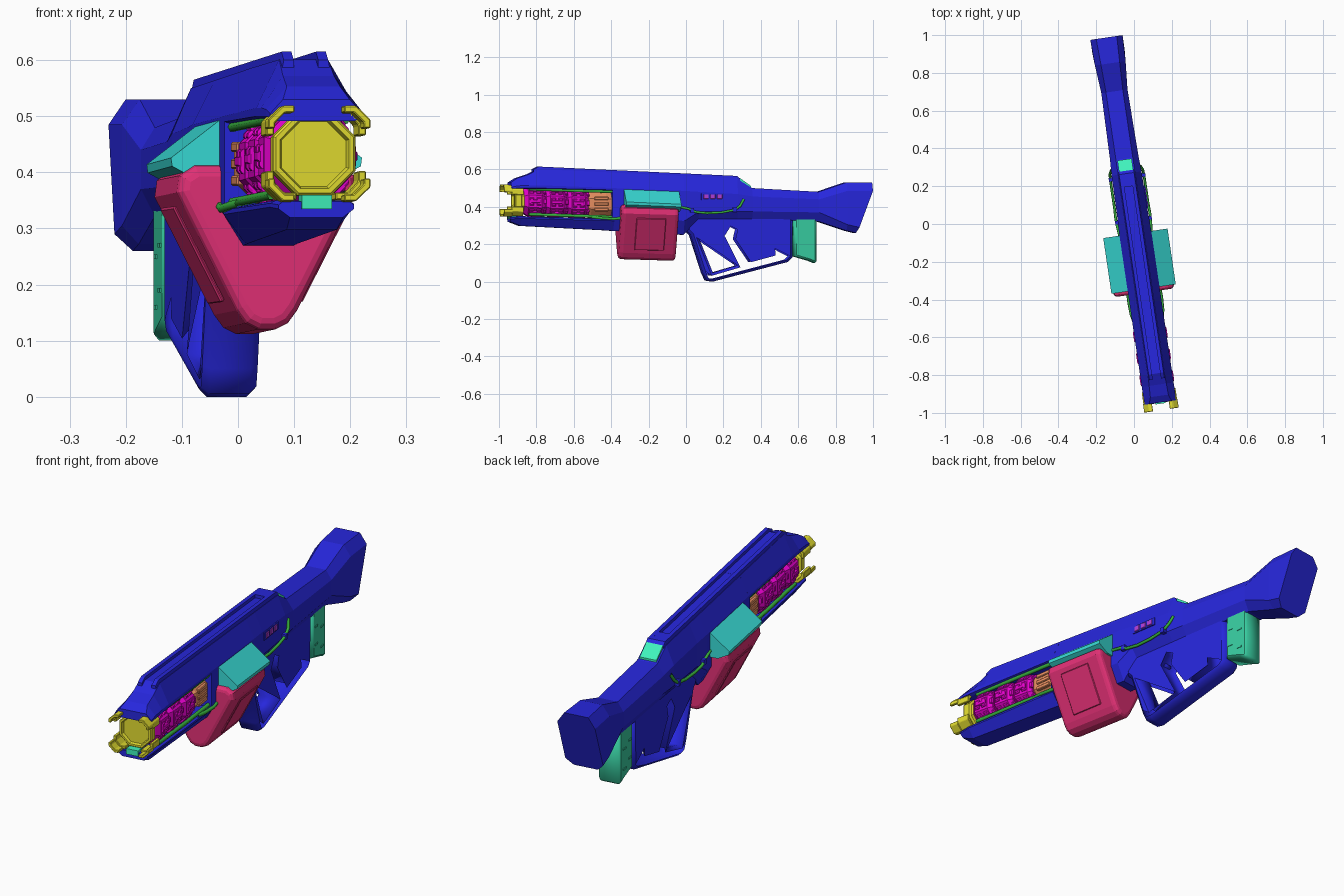
import bpy, bmesh, math
from mathutils import Matrix, Vector

if "Cube" in bpy.data.objects:
    bpy.data.objects.remove(bpy.data.objects["Cube"])

YAW = Matrix.Rotation(math.radians(8.4), 4, 'Z')   # whole model is turned about z
COLORS = dict(blue=(.02, .02, .72), teal=(.04, .72, .68), red=(.76, .03, .18), yellow=(.76, .72, .03),
              pink=(.78, 0, .6), orange=(.82, .28, .12), green=(.04, .62, .36), wire=(.04, .45, .05),
              purple=(.45, .05, .7), mint=(.05, .88, .5))
MATS = {}
for key, rgb in COLORS.items():
    MATS[key] = bpy.data.materials.new(key)
    MATS[key].diffuse_color = (*rgb, 1)


def finish(name, mesh, color, bevel=0, segs=1, angle=30):
    mesh.transform(YAW)
    mesh.materials.clear()
    mesh.materials.append(MATS[color])
    ob = bpy.data.objects.new(name, mesh)
    bpy.context.collection.objects.link(ob)
    if bevel:
        m = ob.modifiers.new("bevel", 'BEVEL')
        m.width, m.segments, m.limit_method = bevel, segs, 'ANGLE'
        m.angle_limit = math.radians(angle)
    return ob


def loft(name, rings, color, **kw):
    """Skin a list of equal-length point rings and cap both ends."""
    bm = bmesh.new()
    rows = [[bm.verts.new(p) for p in r] for r in rings]
    n = len(rows[0])
    for a, b in zip(rows, rows[1:]):
        for i in range(n):
            bm.faces.new((a[i], a[(i + 1) % n], b[(i + 1) % n], b[i]))
    bm.faces.new(rows[0])
    bm.faces.new(rows[-1])
    bmesh.ops.recalc_face_normals(bm, faces=bm.faces)
    me = bpy.data.meshes.new(name)
    bm.to_mesh(me)
    bm.free()
    return finish(name, me, color, **kw)


def shell(y, z0, zs0, zs1, z1, wb, w, wt):
    """Eight-sided hull section: bottom, lower side, upper side and top heights with half widths."""
    half = [(wb, z0), (w, zs0), (w, zs1), (wt, z1)]
    return [(x, y, z) for x, z in half] + [(-x, y, z) for x, z in reversed(half)]


def along_y(name, prof, y0, y1, color, pitch=0.0, **kw):
    """Extrude an xz profile along y, with a little downward pitch to the rear."""
    return loft(name, [[(x, y, z - pitch * (y - (y0 + y1) / 2)) for x, z in prof] for y in (y0, y1)], color, **kw)


def box(name, x0, x1, y0, y1, z0, z1, color, **kw):
    return along_y(name, [(x0, z0), (x1, z0), (x1, z1), (x0, z1)], y0, y1, color, **kw)


def from_curve(name, cu, matrix, color):
    tmp = bpy.data.objects.new(name, cu)
    bpy.context.collection.objects.link(tmp)
    me = bpy.data.meshes.new_from_object(tmp.evaluated_get(bpy.context.evaluated_depsgraph_get()))
    bpy.data.objects.remove(tmp)
    me.transform(matrix)
    return finish(name, me, color)


def add_spline(cu, pts, cyclic):
    s = cu.splines.new('POLY')
    s.points.add(len(pts) - 1)
    for p, q in zip(s.points, pts):
        p.co = (*q, 1)
    s.use_cyclic_u = cyclic


def plate(name, outlines, half, color, bevel=.006):
    """Side profile in yz (first outline solid, others holes), chamfered, centred on x."""
    cu = bpy.data.curves.new(name, 'CURVE')
    cu.dimensions, cu.fill_mode = '2D', 'BOTH'
    cu.extrude, cu.bevel_depth, cu.bevel_resolution, cu.offset = half - bevel, bevel, 0, -bevel
    for o in outlines:
        add_spline(cu, [(y, z, 0) for y, z in o], True)
    return from_curve(name, cu, Matrix(((0, 0, 1, 0), (1, 0, 0, 0), (0, 1, 0, 0), (0, 0, 0, 1))), color)


def tube(name, pts, r, color):
    cu = bpy.data.curves.new(name, 'CURVE')
    cu.dimensions, cu.bevel_depth, cu.bevel_resolution = '3D', r, 1
    add_spline(cu, pts, False)
    return from_curve(name, cu, Matrix(), color)


def axis_z(y):
    return .433 - .04 * (y + .93)


def octagon(y, r):
    R = r / math.cos(math.pi / 8)
    return [(R * math.cos(a), y, axis_z(y) + R * math.sin(a))
            for a in (math.pi / 8 + k * math.pi / 4 for k in range(8))]


# Receiver, neck and flared stock
hull = [(-.41, .272, .335, .50, .583, .045, .085, .045), (-.02, .25, .325, .485, .564, .045, .085, .045),
        (.06, .335, .375, .48, .56, .05, .082, .045), (.27, .335, .375, .468, .55, .05, .08, .045),
        (.35, .335, .375, .455, .50, .05, .076, .045), (.71, .322, .37, .44, .48, .045, .07, .045),
        (.86, .272, .305, .485, .53, .052, .082, .05)]
rings = [shell(*h) for h in hull]
end_y = {.26: .91, .29: .925, .485: .998, .53: .998}
rings.append([(x, end_y[z], z) for x, _, z in shell(0, .26, .29, .485, .53, .055, .086, .055)])
loft("receiver_and_stock", rings, 'blue')

# Upper and lower barrel shrouds
loft("upper_shroud", [shell(*s) for s in (
    (-.955, .492, .497, .505, .53, .07, .083, .06), (-.92, .495, .50, .512, .553, .07, .085, .048),
    (-.86, .495, .50, .515, .572, .07, .085, .046), (-.80, .495, .50, .515, .601, .07, .085, .044),
    (-.40, .485, .49, .50, .583, .07, .085, .045))], 'blue')
loft("lower_shroud", [shell(*s) for s in (
    (-.957, .32, .335, .342, .348, .048, .068, .06), (-.90, .298, .338, .345, .35, .045, .075, .065),
    (-.40, .272, .325, .333, .337, .045, .085, .075))], 'blue')

# Top rails with a groove between them
for s in (-1, 1):
    loft("top_rail", [[(s * x, y, z + dz) for x, dz in ((.022, -.02), (.044, -.02), (.04, 0), (.022, 0))]
                      for y, z in ((-.83, .60), (-.80, .615), (.27, .565), (.285, .55))], 'blue')
loft("rail_end_block", [[(x, y, z + dz) for x, dz in ((-.03, -.02), (.03, -.02), (.03, 0), (-.03, 0))]
                        for y, z in ((.2, .568), (.27, .565), (.285, .55))], 'blue')
# Display panel on the rear slope
loft("rear_display", [[(x, y, z + dz) for x, dz in ((-.038, -.01), (.038, -.01), (.038, .006), (-.038, .006))]
                      for y, z in ((.285, .548), (.345, .506))], 'mint')

# Skeleton grip with two openings, guard and trigger
plate("grip_frame", [
    [(-.02, .36), (0, .27), (.02, .25), (.085, .05), (.105, .006), (.14, 0), (.545, .105), (.57, .13), (.572, .36)],
    [(.075, .338), (.215, .338), (.22, .30), (.185, .245), (.267, .085), (.14, .048), (.062, .24)],
    [(.30, .338), (.45, .338), (.462, .15), (.35, .12), (.275, .23)]], .05, 'blue', .014)
plate("trigger_guard", [[(.05, .25), (.11, .262), (.14, .25), (.2, .255), (.2, .268), (.145, .263),
                         (.11, .275), (.05, .27)]], .02, 'blue', .002)
plate("trigger", [[(.155, .345), (.18, .345), (.172, .30), (.16, .275), (.152, .28), (.158, .30)]], .01, 'blue', .002)

# Rear spare block under the stock
plate("rear_block", [[(.58, .345), (.70, .345), (.70, .11), (.69, .10), (.66, .112), (.58, .135)]], .05, 'green', .01)
for s in (-1, 1):
    for y, z in ((.61, .27), (.66, .25), (.61, .19), (.66, .16)):
        box("rear_block_rib", s * .048, s * .053, y - .012, y + .012, z - .004, z + .004, 'green')

# Magazine: rounded wedge with a raised panel on each sloping side
half = [(.13, .408), (.158, .39), (.162, .36), (.055, .15), (.038, .127), (.015, .116)]
along_y("magazine", half + [(-x, z) for x, z in reversed(half)], -.368, -.06, 'red', .03, bevel=.02, segs=3, angle=60)
for s in (-1, 1):
    along_y("magazine_panel", [(s * x, z) for x, z in ((.155, .34), (.16, .336), (.073, .166), (.066, .17))],
            -.29, -.13, 'red', .02, bevel=.003)
    # Sloping side covers above the magazine
    along_y("side_cover", [(s * x, z) for x, z in
                           ((.04, .495), (.077, .493), (.172, .42), (.17, .405), (.12, .378), (.04, .378))],
            -.348, -.05, 'teal', .04)

# Ribbed barrel: three faceted bulges
prof = [(-.885, .06)]
for c in (-.825, -.708, -.592):
    prof += [(c - .055, .066), (c - .036, .08), (c + .036, .08), (c + .055, .066)]
loft("barrel", [octagon(y, r) for y, r in prof], 'pink')
for c in (-.825, -.708, -.592):
    for k in range(8):
        spin = Matrix.Translation((0, c, axis_z(c))) @ Matrix.Rotation(k * math.pi / 4, 4, 'Y')
        for dy, hx, hy, top in ((-.019, .022, .011, .087), (.019, .022, .011, .087), (0, .009, .03, .09),
                                (.053, .014, .008, .076)):
            loft("barrel_rib", [[spin @ Vector((x, y, z)) for x, y in
                                 ((-f * hx, dy - f * hy), (f * hx, dy - f * hy),
                                  (f * hx, dy + f * hy), (-f * hx, dy + f * hy))]
                                for z, f in ((.06, 1), (top - .004, 1), (top, .75))], 'pink')

# Orange chamber block behind the barrel
loft("chamber", [octagon(y, r) for y, r in ((-.535, .06), (-.52, .07), (-.44, .072), (-.40, .066))], 'orange')
for s in (-1, 1):
    for z in (.385, .415, .445):
        box("chamber_fin", s * .06, s * .077, -.505, -.43, z - .009, z + .009, 'orange', bevel=.003)

# Muzzle ring and four corner claws
loft("muzzle", [octagon(y, r) for y, r in ((-.868, .062), (-.895, .064), (-.90, .074), (-.93, .074),
                                           (-.935, .07), (-.935, .062), (-.922, .058))], 'yellow')
base = [(.035, .07), (.035, .083), (.064, .083), (.09, .058), (.09, .032), (.076, .032), (.076, .05), (.058, .07)]
tip = [(.045, .073), (.045, .085), (.066, .085), (.092, .06), (.092, .045), (.08, .045), (.08, .055), (.062, .073)]
for sx in (-1, 1):
    for sz in (-1, 1):
        for part, p, y0, y1 in (("claw_base", base, -.955, -.89), ("claw_tip", tip, -.996, -.95)):
            along_y(part, [(sx * x, .433 + sz * z) for x, z in p], y0, y1, 'yellow', .04, bevel=.002)
box("muzzle_sensor", -.027, .027, -.962, -.92, .335, .36, 'mint')

# Pipes beside the barrel, side cables and their clips
for s in (-1, 1):
    for z in (.487, .352):
        tube("barrel_pipe", [(s * .066, -.86, z + .008), (s * .07, -.62, z), (s * .07, -.41, z - .006)], .009, 'wire')
    tube("front_cable", [(s * .075, -.52, .345), (s * .085, -.47, .34), (s * .088, -.40, .335),
                         (s * .086, -.36, .34)], .008, 'wire')
    tube("side_cable", [(s * .085, -.05, .40), (s * .09, 0, .39), (s * .092, .04, .372), (s * .09, .10, .366),
                        (s * .09, .18, .37), (s * .09, .25, .383), (s * .088, .28, .405), (s * .078, .30, .44)],
         .007, 'wire')
    for y, z in ((.02, .382), (.25, .383)):
        box("cable_clip", s * .075, s * .098, y - .01, y + .01, z - .012, z + .012, 'blue')

# Three side buttons
box("button_plate", .075, .086, .07, .195, .437, .472, 'blue')
for y in (.095, .132, .169):
    box("side_button", .075, .09, y - .014, y + .014, .442, .467, 'purple', bevel=.002)

for m in bpy.data.materials:
    if m.users and not m.is_grease_pencil:
        m.use_nodes = True
        m.node_tree.nodes["Principled BSDF"].inputs["Base Color"].default_value = m.diffuse_color
